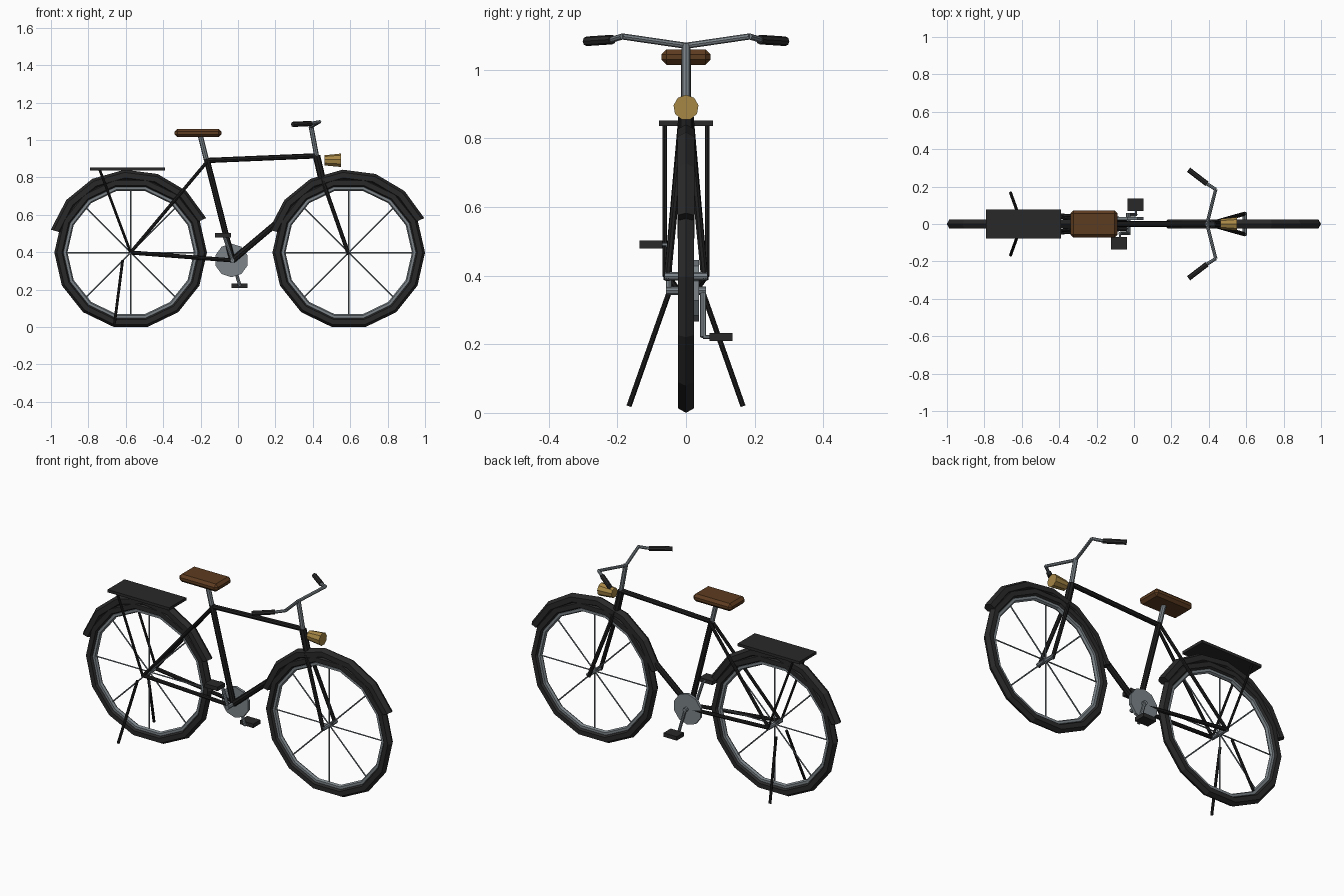
import bpy, bmesh
from math import cos, sin, pi, radians
from mathutils import Vector

cube = bpy.data.objects.get("Cube")
if cube:
    bpy.data.objects.remove(cube, do_unlink=True)


def material(name, r, g, b, metallic=0.0):
    m = bpy.data.materials.new(name)
    m.use_nodes = True
    m.diffuse_color = (r, g, b, 1)
    m.node_tree.nodes["Principled BSDF"].inputs["Base Color"].default_value = (r, g, b, 1)
    return m


BLACK = material("frame_black", 0.013, 0.013, 0.014)
RUBBER = material("rubber", 0.022, 0.022, 0.023)
METAL = material("steel", 0.2, 0.23, 0.25)
LEATHER = material("brown_leather", 0.11, 0.045, 0.014)
BRASS = material("brass", 0.38, 0.24, 0.06)


def finish(name, bm, mat):
    bmesh.ops.recalc_face_normals(bm, faces=bm.faces)
    mesh = bpy.data.meshes.new(name)
    bm.to_mesh(mesh)
    bm.free()
    mesh.materials.append(mat)
    ob = bpy.data.objects.new(name, mesh)
    bpy.context.collection.objects.link(ob)
    return ob


def tube(name, a, b, r, mat, sides=8, r2=None):
    """Straight tube or cone from a to b."""
    a, b = Vector(a), Vector(b)
    bm = bmesh.new()
    bmesh.ops.create_cone(bm, cap_ends=True, segments=sides, radius1=r,
                          radius2=r if r2 is None else r2, depth=(b - a).length)
    ob = finish(name, bm, mat)
    ob.rotation_mode = 'QUATERNION'
    ob.rotation_quaternion = (b - a).to_track_quat('Z', 'Y')
    ob.location = (a + b) / 2
    return ob


def box(name, centre, size, mat, bevel=0.0):
    bm = bmesh.new()
    bmesh.ops.create_cube(bm, size=1)
    bmesh.ops.scale(bm, vec=size, verts=bm.verts)
    if bevel:
        bmesh.ops.bevel(bm, geom=bm.edges[:], offset=bevel, segments=1, affect='EDGES')
    ob = finish(name, bm, mat)
    ob.location = centre
    return ob


def ring(name, x, major, minor, angles, closed, mat, sides=6):
    """Round section swept about a wheel centre, as a full ring or an arc."""
    bm = bmesh.new()
    loops = []
    for a in angles:
        loop = []
        for j in range(sides):
            b = 2 * pi * j / sides
            d = major + minor * cos(b)
            loop.append(bm.verts.new((x + d * cos(a), minor * sin(b), AXLE_Z + d * sin(a))))
        loops.append(loop)
    n = len(loops)
    for i in range(n if closed else n - 1):
        p, q = loops[i], loops[(i + 1) % n]
        for j in range(sides):
            k = (j + 1) % sides
            bm.faces.new((p[j], p[k], q[k], q[j]))
    if not closed:
        bm.faces.new(loops[0])
        bm.faces.new(loops[-1])
    return finish(name, bm, mat)


AXLE_Z = 0.398
REAR_X, FRONT_X = -0.574, 0.592
full = [2 * pi * i / 14 for i in range(14)]
arc = [radians(24.5 + 139.5 * i / 6) for i in range(7)]

# Wheels with fenders
for label, x in (("rear", REAR_X), ("front", FRONT_X)):
    ring(label + "_tyre", x, 0.381, 0.027, full, True, RUBBER)
    ring(label + "_rim", x, 0.352, 0.014, full, True, METAL)
    ring(label + "_fender", x, 0.415, 0.029, arc, False, RUBBER)
    for i in range(4):
        d = Vector((cos(i * pi / 4), 0, sin(i * pi / 4))) * 0.35
        c = Vector((x, 0, AXLE_Z))
        tube(f"{label}_spoke_{i}", c - d, c + d, 0.004, METAL, 6)
    tube(label + "_hub", (x, -0.062, AXLE_Z), (x, 0.062, AXLE_Z), 0.012, METAL)

# Main frame
crank = Vector((-0.03, 0, 0.356))
seat_top = Vector((-0.168, 0, 0.89))
head_top = Vector((0.42, 0, 0.915))
head_low = Vector((0.455, 0, 0.765))
tube("top_tube", seat_top, head_top, 0.014, BLACK)
tube("seat_tube", seat_top + Vector((0, 0, 0.01)), crank, 0.016, BLACK)
tube("down_tube", crank, head_low, 0.017, BLACK)
tube("head_tube", head_top, head_low, 0.02, BLACK)

# Paired stays, fork blades, rack legs and stands
for side, s in (("left", 1), ("right", -1)):
    rear = (REAR_X, s * 0.055, AXLE_Z)
    tube(side + "_fork", (0.45, s * 0.015, 0.79), (FRONT_X, s * 0.055, AXLE_Z - 0.01), 0.011, BLACK)
    tube(side + "_seat_stay", (-0.168, s * 0.012, 0.88), rear, 0.009, BLACK)
    tube(side + "_chain_stay", (-0.03, s * 0.025, 0.356), rear, 0.011, BLACK)
    tube(side + "_rack_leg", (-0.74, s * 0.062, 0.842), (REAR_X, s * 0.062, AXLE_Z), 0.007, BLACK)
    tube(side + "_stand", (-0.617, s * 0.048, 0.355), (-0.66, s * 0.166, 0.02), 0.008, BLACK)

# Luggage rack
box("rack_plate", (-0.59, 0, 0.844), (0.4, 0.157, 0.016), RUBBER)

# Saddle
tube("seat_post", seat_top, (-0.203, 0, 1.03), 0.014, METAL)
box("saddle", (-0.214, 0, 1.037), (0.25, 0.144, 0.045), LEATHER, 0.015)

# Handlebar
tube("stem", head_top, (0.39, 0, 1.075), 0.013, METAL)
for side, s in (("left", 1), ("right", -1)):
    bend = Vector((0.437, s * 0.185, 1.097))
    grip = Vector((0.39, s * 0.215, 1.088))
    tube(side + "_bar", (0.39, 0, 1.07), bend, 0.009, METAL)
    tube(side + "_bar_end", bend, grip, 0.009, METAL)
    tube(side + "_grip", grip, (0.292, s * 0.29, 1.083), 0.014, RUBBER)

# Lamp
tube("headlamp", (0.463, 0, 0.89), (0.55, 0, 0.89), 0.028, BRASS, 9, 0.037)

# Drivetrain
tube("crank_axle", crank - Vector((0, 0.058, 0)), crank + Vector((0, 0.058, 0)), 0.012, METAL)
tube("chainring", (-0.035, 0.022, 0.356), (-0.035, 0.038, 0.356), 0.09, METAL, 10)
for side, s in (("left", 1), ("right", -1)):
    end = Vector((0.01 if s > 0 else -0.075, s * 0.05, 0.356 - s * 0.135))
    tube(side + "_crank_arm", (-0.03, s * 0.05, 0.356), end, 0.009, METAL)
    tube(side + "_pedal_pin", end, end + Vector((0, s * 0.04, 0)), 0.006, METAL, 6)
    box(side + "_pedal", (0.008 if s > 0 else -0.08, s * 0.102, end.z), (0.085, 0.066, 0.023), RUBBER)
